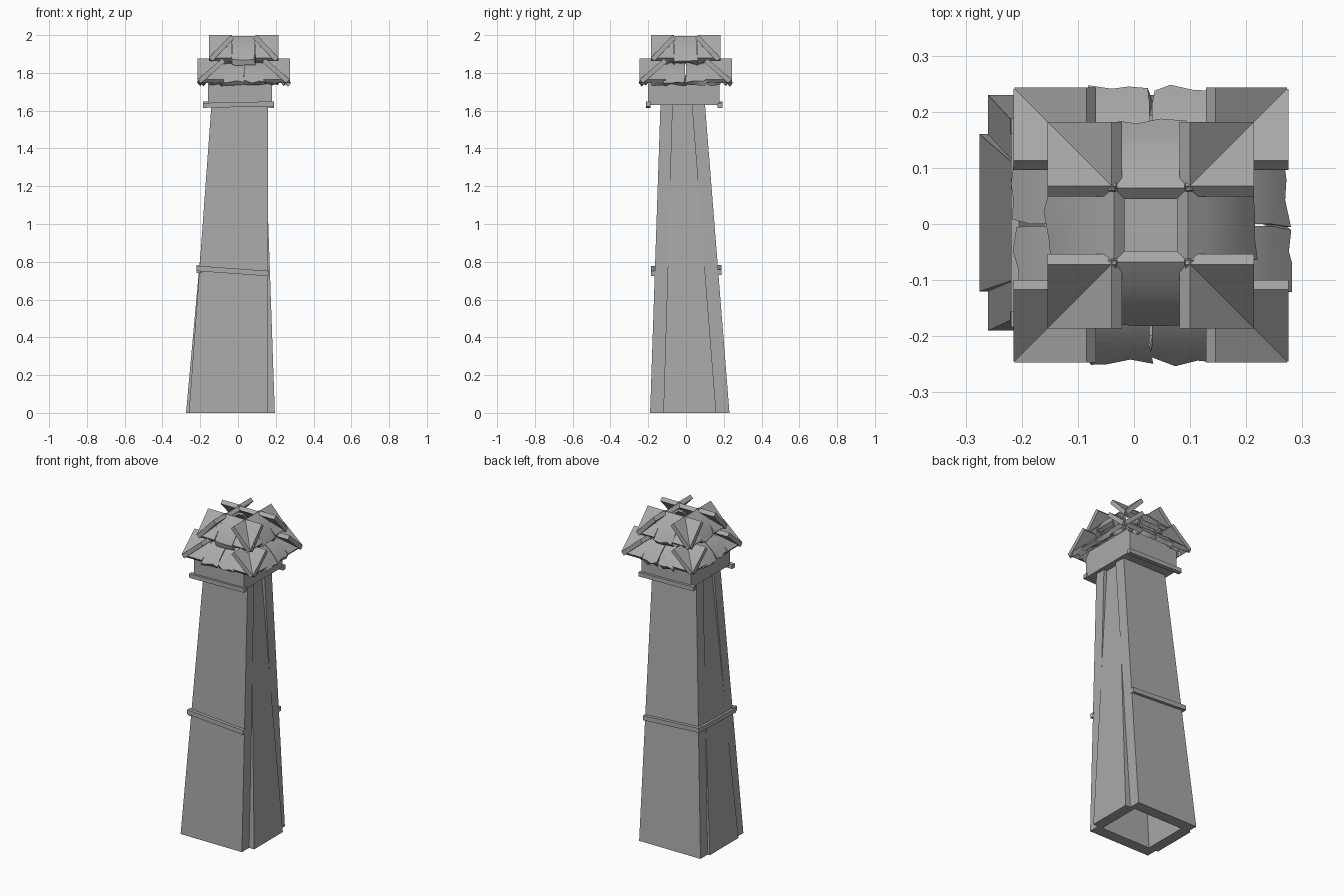
import bpy, bmesh, math, random
from mathutils import Vector, Matrix

random.seed(4)
cube = bpy.data.objects.get("Cube")
if cube:
    bpy.data.objects.remove(cube, do_unlink=True)

stone = bpy.data.materials.new("plain_grey")
stone.use_nodes = True
GREY = (0.4, 0.4, 0.4, 1)
stone.diffuse_color = GREY
stone.node_tree.nodes["Principled BSDF"].inputs["Base Color"].default_value = GREY


def finish(bm, name):
    bmesh.ops.recalc_face_normals(bm, faces=bm.faces)
    mesh = bpy.data.meshes.new(name)
    bm.to_mesh(mesh)
    bm.free()
    mesh.materials.append(stone)
    obj = bpy.data.objects.new(name, mesh)
    bpy.context.collection.objects.link(obj)
    return obj


def tapered(name, low, high):
    """Block between two rectangles, each (x0, x1, y0, y1, z)."""
    bm = bmesh.new()
    for x0, x1, y0, y1, z in (low, high):
        for x, y in ((x0, y0), (x1, y0), (x1, y1), (x0, y1)):
            bm.verts.new((x, y, z))
    bmesh.ops.convex_hull(bm, input=bm.verts)
    bmesh.ops.dissolve_limit(bm, angle_limit=0.001, verts=bm.verts, edges=bm.edges)
    return finish(bm, name)


def beam(name, start, end, thick):
    """Square bar from start to end."""
    a, b = Vector(start), Vector(end)
    bm = bmesh.new()
    bmesh.ops.create_cube(bm, size=1)
    turn = (b - a).to_track_quat('X', 'Z').to_matrix().to_4x4()
    size = Matrix.Diagonal(((b - a).length, thick, thick, 1))
    bmesh.ops.transform(bm, matrix=Matrix.Translation((a + b) / 2) @ turn @ size, verts=bm.verts)
    return finish(bm, name)


def shingle(name, side, u0, u1, out, inn, z0, z1, bulge=0.0, ragged=0.0, thick=0.026):
    """Sloping roof slab; u runs along the eave, out/inn are distances from the axis."""
    bm = bmesh.new()
    spin = Matrix.Translation((0.03, -0.002, 0)) @ Matrix.Rotation(side * math.pi / 2, 4, 'Z')
    normal = Vector((0, -(z1 - z0), out - inn)).normalized()
    cols, rows = (3, 4) if bulge else (1, 1)
    layers = []
    for depth in (0, thick):
        layer = []
        for i in range(cols + 1):
            for j in range(rows + 1):
                s, t = i / cols, j / rows
                p = Vector((u0 + (u1 - u0) * s, -out + (out - inn) * t, z0 + (z1 - z0) * t))
                p += normal * (bulge * math.sin(math.pi * t) - depth)
                if j == 0:
                    p += Vector((0, -1, -1)) * random.uniform(-ragged, ragged)
                    p.x += random.uniform(-ragged, ragged)
                layer.append(bm.verts.new(spin @ p))
        layers.append(layer)
    n = rows + 1
    for layer in layers:
        for i in range(cols):
            for j in range(rows):
                k = i * n + j
                bm.faces.new((layer[k], layer[k + 1], layer[k + n + 1], layer[k + n]))
    rim = [e for e in bm.edges if e.is_boundary]
    bmesh.ops.bridge_loops(bm, edges=rim)
    obj = finish(bm, name)
    if bulge:
        bpy.ops.object.select_all(action='DESELECT')
        obj.select_set(True)
        bpy.context.view_layer.objects.active = obj
        bpy.ops.object.shade_smooth_by_angle(angle=math.radians(35))


# Hollow tapering shaft: front and back walls with side panels between them
TOP = 1.64
tapered("front_wall", (-0.26, 0.16, -0.19, -0.12, 0), (-0.14, 0.16, -0.135, -0.07, TOP))
tapered("back_wall", (-0.26, 0.16, 0.16, 0.23, 0), (-0.14, 0.16, 0.03, 0.1, TOP))
tapered("left_panel", (0.13, 0.195, -0.12, 0.16, 0), (0.08, 0.138, -0.07, 0.03, TOP))
tapered("right_panel", (-0.275, -0.21, -0.12, 0.16, 0), (-0.126, -0.07, -0.07, 0.03, TOP))

# Collar and trim bars
tapered("collar", (-0.16, 0.18, -0.2, 0.178, 1.63), (-0.16, 0.18, -0.2, 0.178, 1.785))
beam("front_collar_trim", (-0.185, -0.2, 1.628), (0.19, -0.2, 1.636), 0.026)
beam("back_collar_trim", (-0.185, 0.18, 1.636), (0.19, 0.18, 1.628), 0.026)
beam("front_shaft_trim", (-0.22, -0.17, 0.765), (0.162, -0.17, 0.738), 0.028)
beam("back_shaft_trim", (-0.22, 0.175, 0.768), (0.162, 0.175, 0.745), 0.028)
beam("right_shaft_trim", (-0.205, -0.175, 0.755), (-0.205, 0.185, 0.765), 0.028)

# Two-tier roof: crossing corner slabs and ragged middle shingles on each side
for side in range(4):
    for s in (-1, 1):
        lo, hi = sorted((s * 0.105, s * 0.245))
        shingle("lower_corner_slab", side, lo, hi, 0.243, 0.115, 1.765, 1.876)
        lo, hi = sorted((s * 0.062, s * 0.184))
        shingle("upper_corner_slab", side, lo, hi, 0.184, 0.07, 1.88, 2.0)
        lo, hi = sorted((s * 0.002, s * 0.112))
        shingle("lower_shingle", side, lo, hi, 0.243, 0.11, 1.755, 1.865, 0.012, 0.009)
        lo, hi = sorted((s * 0.11, s * 0.18))
        shingle("lower_hip_shingle", side, lo, hi, 0.225, 0.15, 1.755, 1.83, 0.008, 0.007)
        lo, hi = sorted((s * 0.055, s * 0.13))
        shingle("upper_hip_shingle", side, lo, hi, 0.17, 0.1, 1.865, 1.95, 0.006, 0.007)
    shingle("upper_shingle", side, -0.06, 0.06, 0.184, 0.066, 1.865, 1.996, 0.012, 0.008)
